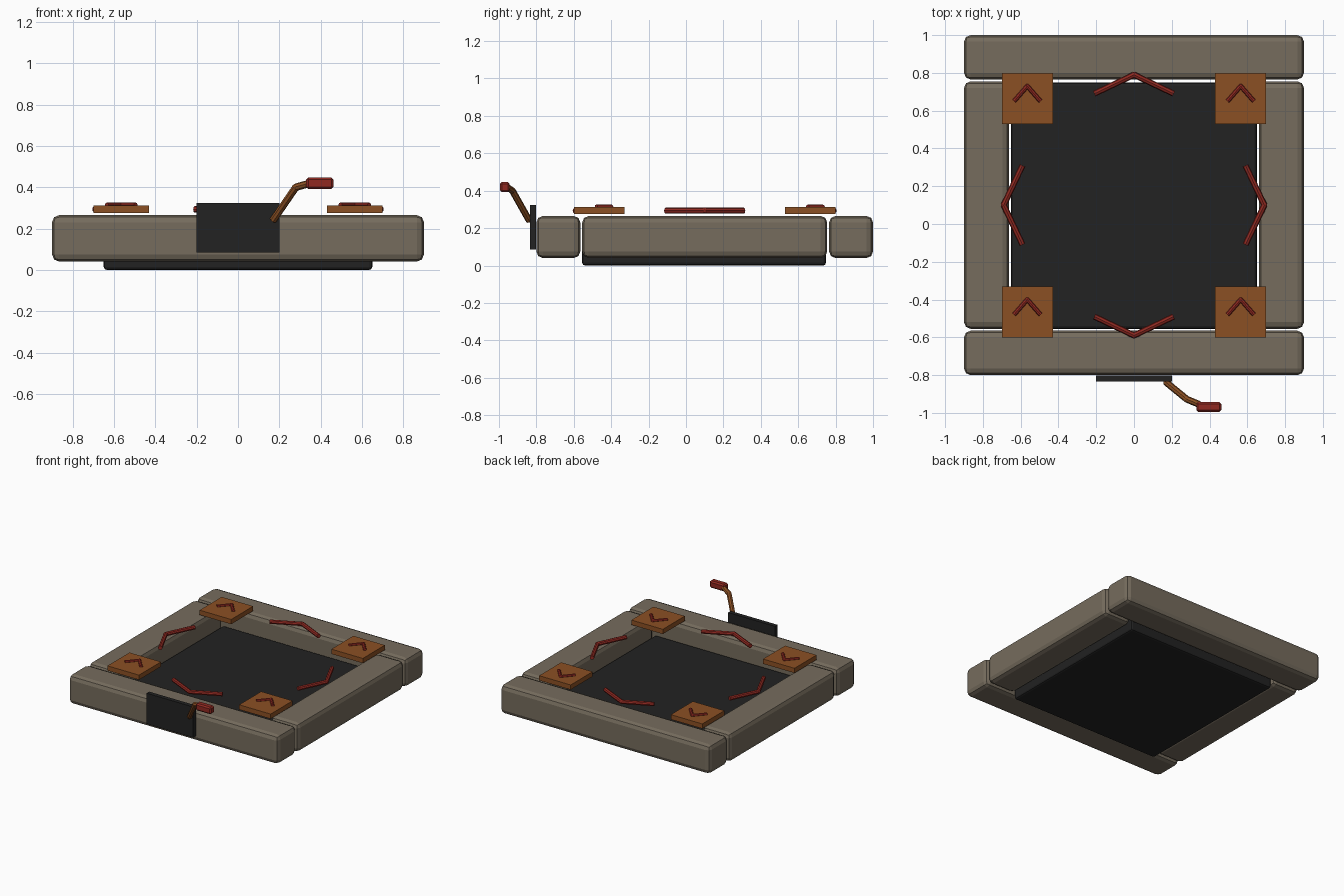
import bpy, bmesh
from mathutils import Vector

cube = bpy.data.objects.get("Cube")
if cube:
    bpy.data.objects.remove(cube, do_unlink=True)


def material(name, rgb):
    m = bpy.data.materials.new(name)
    m.use_nodes = True
    m.diffuse_color = (*rgb, 1)
    m.node_tree.nodes["Principled BSDF"].inputs["Base Color"].default_value = (*rgb, 1)
    return m


STONE = material("warm grey stone", (0.18, 0.15, 0.11))
BLACK = material("charcoal", (0.016, 0.016, 0.016))
COPPER = material("copper brown", (0.26, 0.08, 0.017))
RED = material("dark red", (0.28, 0.022, 0.015))
MID = 0.1  # y of the frame centre


def finish(bm, name, mat):
    mesh = bpy.data.meshes.new(name)
    bm.to_mesh(mesh)
    bm.free()
    mesh.materials.append(mat)
    ob = bpy.data.objects.new(name, mesh)
    bpy.context.collection.objects.link(ob)
    return ob


def box(name, low, high, mat, bevel=0, segments=2):
    low, high = Vector(low), Vector(high)
    bm = bmesh.new()
    bmesh.ops.create_cube(bm, size=1)
    for v in bm.verts:
        v.co = (low + high) / 2 + v.co * (high - low)
    ob = finish(bm, name, mat)
    if bevel:
        mod = ob.modifiers.new("Bevel", "BEVEL")
        mod.width, mod.segments = bevel, segments
    return ob


def rod(name, points, radius, mat, sides=8):
    """Capped tube through the points, one straight piece per pair."""
    bm = bmesh.new()
    points = [Vector(p) for p in points]
    for a, b in zip(points, points[1:]):
        d = b - a
        made = bmesh.ops.create_cone(bm, cap_ends=True, segments=sides,
                                     radius1=radius, radius2=radius, depth=d.length)
        turn = d.to_track_quat("Z", "Y")
        for v in made["verts"]:
            v.co = turn @ v.co + (a + b) / 2
    # Round elbow at each inner joint
    for p in points[1:-1]:
        made = bmesh.ops.create_icosphere(bm, subdivisions=2, radius=radius)
        for v in made["verts"]:
            v.co += p
    return finish(bm, name, mat)


# Frame beams
box("front_beam", (-0.9, -0.8, 0.04), (0.9, -0.565, 0.265), STONE, 0.035)
box("back_beam", (-0.9, 0.765, 0.04), (0.9, 1, 0.265), STONE, 0.035)
box("left_beam", (0.662, -0.555, 0.04), (0.9, 0.755, 0.265), STONE, 0.035)
box("right_beam", (-0.9, -0.555, 0.04), (-0.662, 0.755, 0.265), STONE, 0.035)

# Sunken floor
box("floor_panel", (-0.65, -0.555, 0), (0.65, 0.748, 0.125), BLACK, 0.015)

# Corner tiles with small arrows that all point backwards
for side, sx in (("left", 1), ("right", -1)):
    for end, sy in (("front", -1), ("back", 1)):
        x, y = sx * 0.565, MID + sy * 0.565
        box(f"{end}_{side}_tile", (x - 0.135, y - 0.135, 0.275),
            (x + 0.135, y + 0.135, 0.312), COPPER)
        rod(f"{end}_{side}_arrow", [(x - 0.07, y - 0.015, 0.314),
            (x, y + 0.065, 0.314), (x + 0.07, y - 0.015, 0.314)], 0.012, RED)

# Large arrows pointing outwards on each side
for name, dx, dy in (("front", 0, -1), ("back", 0, 1), ("left", 1, 0), ("right", -1, 0)):
    out, along = Vector((dx, dy, 0)), Vector((-dy, dx, 0))
    centre = Vector((0, MID, 0.293))
    rod(f"{name}_big_arrow", [centre + out * 0.59 - along * 0.21,
        centre + out * 0.69, centre + out * 0.59 + along * 0.21], 0.016, RED)

# Control plate with bent lever and grip
box("control_plate", (-0.2, -0.835, 0.085), (0.2, -0.803, 0.323), BLACK)
rod("lever_arm", [(0.17, -0.838, 0.24), (0.28, -0.928, 0.4), (0.345, -0.955, 0.418)],
    0.018, COPPER)
box("lever_grip", (0.33, -0.995, 0.392), (0.462, -0.943, 0.447), RED, 0.01, 1)
